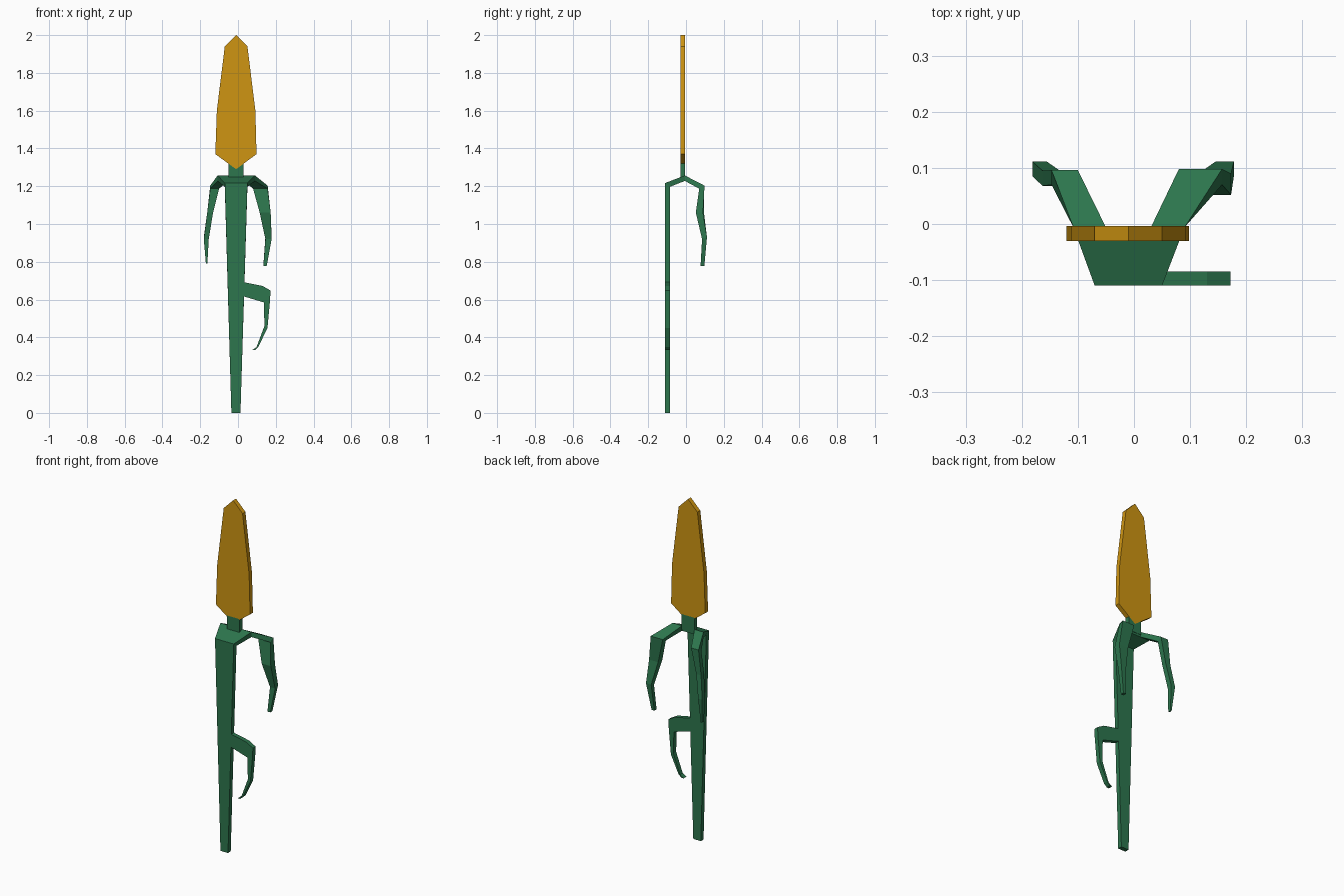
import bpy, bmesh


def material(name, rgb):
    m = bpy.data.materials.new(name)
    m.diffuse_color = (*rgb, 1)
    return m


green = material("stalk_green", (0.026, 0.18, 0.075))
gold = material("petal_gold", (0.62, 0.30, 0.006))


def finish(bm, name, mat):
    bmesh.ops.recalc_face_normals(bm, faces=bm.faces)
    me = bpy.data.meshes.new(name)
    bm.to_mesh(me)
    bm.free()
    me.materials.append(mat)
    ob = bpy.data.objects.new(name, me)
    bpy.context.collection.objects.link(ob)
    return ob


def plate(name, outline, y0, y1, mat):
    """Extrude an x-z outline between two depths."""
    bm = bmesh.new()
    face = bm.faces.new([bm.verts.new((x, y0, z)) for x, z in outline])
    ext = bmesh.ops.extrude_face_region(bm, geom=[face])["geom"]
    moved = [v for v in ext if isinstance(v, bmesh.types.BMVert)]
    bmesh.ops.translate(bm, verts=moved, vec=(0, y1 - y0, 0))
    return finish(bm, name, mat)


def strip(name, sections):
    """Bent bar; section = x left, x right, outer y, outer z, inner y, inner z."""
    bm = bmesh.new()
    rings = []
    for xl, xr, yo, zo, yi, zi in sections:
        pts = [(xl, yo, zo), (xr, yo, zo), (xr, yi, zi), (xl, yi, zi)]
        rings.append([bm.verts.new(p) for p in pts])
    for a, b in zip(rings, rings[1:]):
        for i in range(4):
            j = (i + 1) % 4
            bm.faces.new((a[i], a[j], b[j], b[i]))
    bm.faces.new(rings[0])
    bm.faces.new(rings[-1])
    return finish(bm, name, green)


# Golden bud on a short neck
plate("bud", [(-0.01, 2.0), (0.05, 1.94), (0.092, 1.6), (0.098, 1.37),
              (-0.01, 1.29), (-0.12, 1.37), (-0.112, 1.6), (-0.07, 1.94)],
      -0.03, -0.004, gold)
plate("neck", [(-0.05, 1.24), (0.03, 1.24), (0.03, 1.325), (-0.05, 1.325)],
      -0.03, -0.004, green)

# Main stalk folding over the crown
strip("stalk", [(-0.108, 0.09, -0.006, 1.257, -0.006, 1.228),
                (-0.07, 0.05, -0.11, 1.217, -0.085, 1.197),
                (-0.035, 0.013, -0.11, 0, -0.085, 0)])

# Hooked leaf at the side of the stalk
plate("side_leaf", [(0.01, 0.70), (0.04, 0.69), (0.13, 0.672), (0.172, 0.648),
                    (0.17, 0.60), (0.156, 0.45), (0.108, 0.35), (0.09, 0.333),
                    (0.075, 0.333), (0.098, 0.348), (0.14, 0.46),
                    (0.137, 0.585), (0.03, 0.617), (0.01, 0.62)],
      -0.11, -0.085, green)

# Two drooping rear leaves
strip("right_rear_leaf", [(0.03, 0.09, -0.006, 1.257, -0.006, 1.228),
                          (0.08, 0.157, 0.098, 1.203, 0.07, 1.187),
                          (0.115, 0.173, 0.09, 1.06, 0.052, 1.06),
                          (0.145, 0.178, 0.111, 0.93, 0.085, 0.92),
                          (0.134, 0.152, 0.097, 0.778, 0.077, 0.778)])
strip("left_rear_leaf", [(-0.108, -0.05, -0.006, 1.257, -0.006, 1.228),
                         (-0.147, -0.10, 0.096, 1.203, 0.07, 1.187),
                         (-0.163, -0.132, 0.095, 1.06, 0.068, 1.06),
                         (-0.181, -0.155, 0.111, 0.93, 0.085, 0.92),
                         (-0.17, -0.162, 0.097, 0.79, 0.08, 0.79)])
